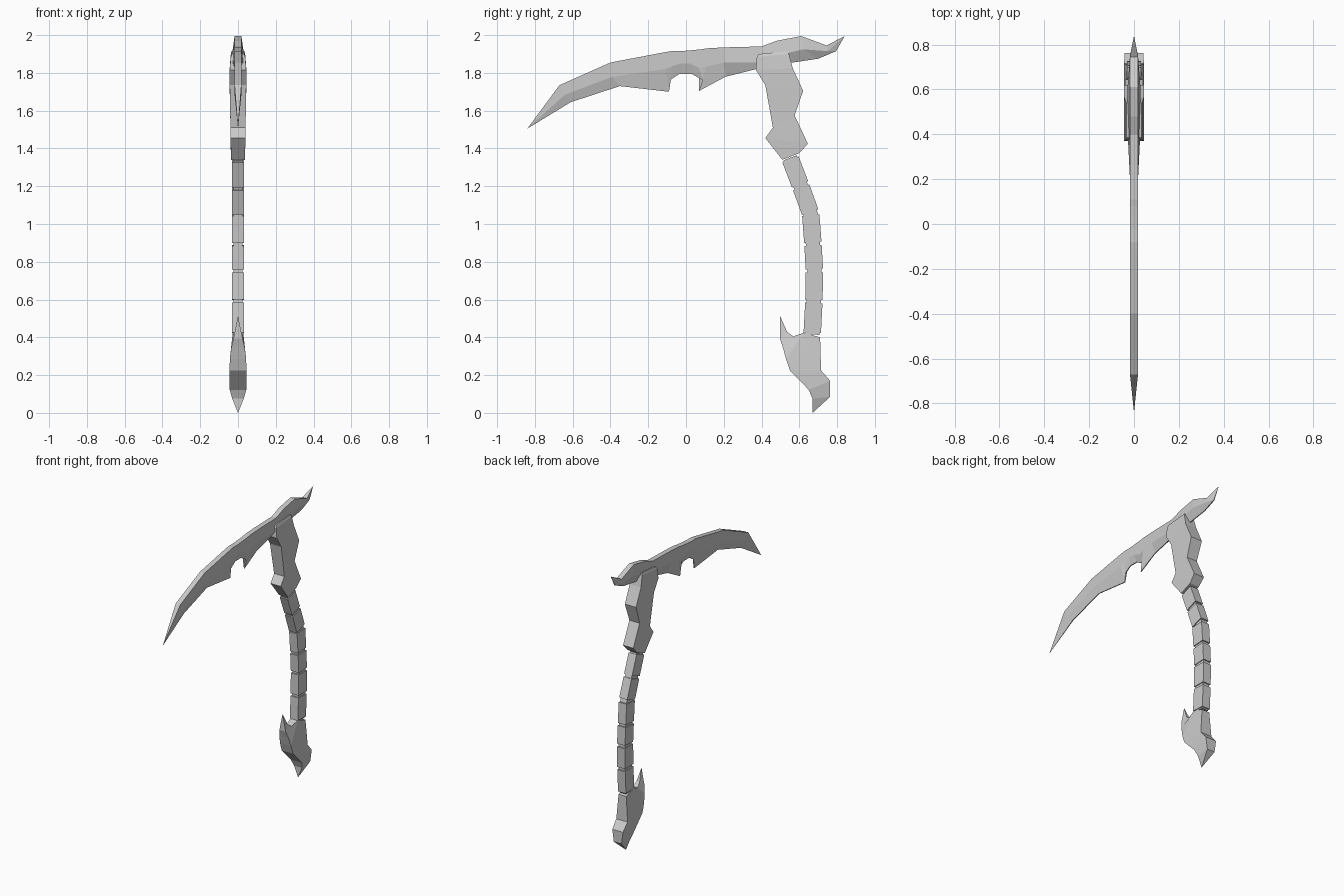
import bpy
import bmesh
from mathutils import Vector

default_cube = bpy.data.objects.get("Cube")
if default_cube:
    bpy.data.objects.remove(default_cube, do_unlink=True)

# One plain grey material for the whole tool
grey = bpy.data.materials.new("plain_grey")
grey.use_nodes = True
colour = (0.6, 0.6, 0.6, 1)
grey.diffuse_color = colour
grey.node_tree.nodes["Principled BSDF"].inputs["Base Color"].default_value = colour


def add_mesh(name, bm):
    """Clean up the bmesh and turn it into a flat shaded object."""
    bmesh.ops.remove_doubles(bm, verts=bm.verts, dist=0.0005)
    bmesh.ops.recalc_face_normals(bm, faces=bm.faces)
    mesh = bpy.data.meshes.new(name)
    bm.to_mesh(mesh)
    bm.free()
    mesh.materials.append(grey)
    obj = bpy.data.objects.new(name, mesh)
    bpy.context.collection.objects.link(obj)
    return obj


def loft(name, stations):
    """Each station is a row of (y, z, half width), mirrored in x into a ring."""
    bm = bmesh.new()
    rings = []
    for row in stations:
        left = [bm.verts.new((w, y, z)) for y, z, w in row]
        right = [bm.verts.new((-w, y, z)) for y, z, w in row]
        rings.append(left + right[::-1])
    count = len(rings[0])
    for lower, upper in zip(rings, rings[1:]):
        for i in range(count):
            j = (i + 1) % count
            bm.faces.new((lower[i], lower[j], upper[j], upper[i]))
    bm.faces.new(rings[0])
    bm.faces.new(rings[-1])
    return add_mesh(name, bm)


def paired(front, back, front_widths, back_widths):
    """Join a front and a back edge into two-point stations."""
    return [((*f, fw), (*b, bw)) for f, b, fw, bw
            in zip(front, back, front_widths, back_widths)]


# Blade: flat spine, ridge along the cheek, thin cutting edge with a notch
spine = [(-.84, 1.51), (-.67, 1.74), (-.4, 1.86), (-.11, 1.915), (-.08, 1.92),
         (-.03, 1.92), (.03, 1.925), (.08, 1.93), (.11, 1.935), (.2, 1.94),
         (.4, 1.945), (.48, 1.975), (.61, 2), (.745, 1.95), (.84, 2)]
ridge = [(-.84, 1.51), (-.64, 1.69), (-.39, 1.785), (-.11, 1.825), (-.075, 1.84),
         (-.03, 1.855), (.02, 1.855), (.07, 1.83), (.11, 1.84), (.2, 1.86),
         (.4, 1.86), (.5, 1.9), (.62, 1.93), (.75, 1.92), (.84, 2)]
edge = [(-.84, 1.51), (-.61, 1.65), (-.35, 1.735), (-.09, 1.705), (-.08, 1.77),
        (-.035, 1.8), (.03, 1.8), (.09, 1.765), (.07, 1.71), (.21, 1.785),
        (.37, 1.825), (.5, 1.85), (.7, 1.88), (.795, 1.92), (.84, 2)]
blade = []
for top, middle, bottom in zip(spine, ridge, edge):
    is_tip = top == bottom
    body = 0 if is_tip else .018
    cheek = body if top[0] < .3 else .028
    if top[0] > .7:
        cheek = body
    blade.append(((*top, body), (*middle, cheek), (*bottom, 0 if is_tip else .003)))
loft("blade", blade)

# Head: angular socket that grips the blade
head_front = [(.385, 1.905), (.375, 1.89), (.37, 1.82), (.42, 1.74),
              (.46, 1.515), (.42, 1.46), (.51, 1.345)]
head_back = [(.54, 1.92), (.545, 1.905), (.565, 1.83), (.62, 1.71),
             (.575, 1.58), (.645, 1.43), (.6, 1.38)]
head_widths = [.033, .038, .044, .044, .04, .04, .036]
loft("head_socket", paired(head_front, head_back, head_widths, head_widths))

# Handle: curved chain of blocks on a thinner core
joints = [Vector(p) for p in ((.55, 1.355), (.607, 1.207), (.66, 1.06), (.672, .9),
                              (.68, .757), (.677, .595), (.668, .42))]


def cross_row(centre, along, depth, width):
    side = Vector((-along.y, along.x)) * depth
    return ((*(centre - side), width), (*(centre + side), width))


core = []
for number, (upper, lower) in enumerate(zip(joints, joints[1:]), 1):
    along = (lower - upper).normalized()
    gap = along * .009
    loft(f"handle_block_{number}", [cross_row(p, along, .046, .031)
                                    for p in (upper + gap, lower - gap)])
    core.append(cross_row(upper, along, .038, .025))
core.append(cross_row(joints[-1], along, .038, .025))
loft("handle_core", core)

# Pommel: forward hook on top, swelling body, pointed foot
pommel_front = [(.497, .52), (.497, .4), (.513, .35), (.53, .29), (.54, .26),
                (.55, .23), (.65, .127), (.67, .08), (.67, .005)]
pommel_back = [(.497, .52), (.535, .435), (.567, .41), (.625, .43), (.71, .405),
               (.715, .23), (.763, .175), (.763, .09), (.67, .005)]
loft("pommel", paired(pommel_front, pommel_back,
                      [0, .024, .036, .043, .044, .044, .044, .03, 0],
                      [0, .012, .02, .028, .03, .044, .042, .03, 0]))

# Rest the tool on the ground plane
for obj in bpy.context.collection.objects:
    if obj.type == 'MESH' and grey.name in obj.data.materials:
        obj.location.z = -.005
